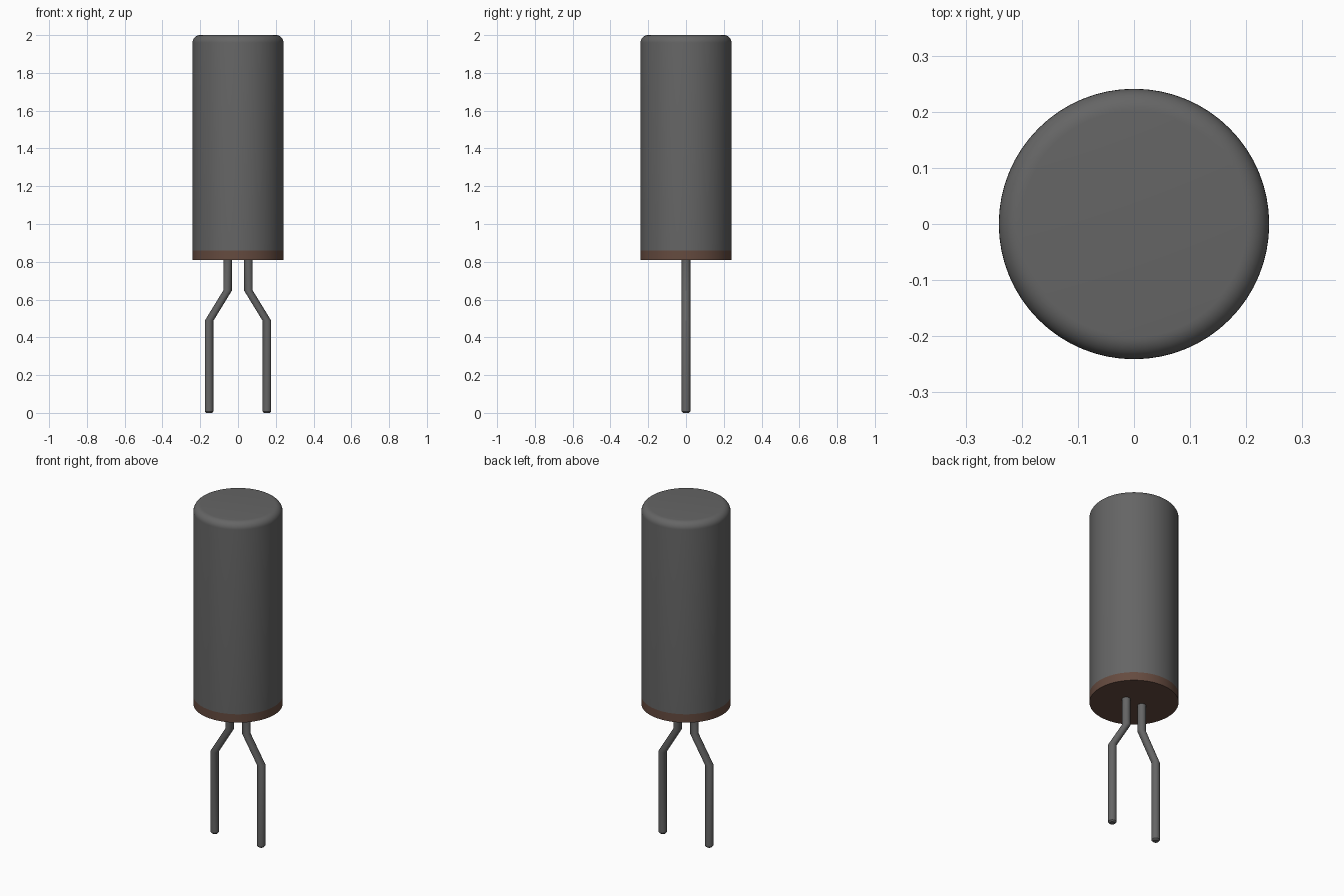
import bpy, bmesh
from math import sin, cos, pi, radians

cube = bpy.data.objects.get("Cube")
if cube:
    bpy.data.objects.remove(cube, do_unlink=True)


def material(name, color):
    m = bpy.data.materials.new(name)
    m.use_nodes = True
    m.diffuse_color = (*color, 1)
    node = next(n for n in m.node_tree.nodes if n.type == 'BSDF_PRINCIPLED')
    node.inputs["Base Color"].default_value = (*color, 1)
    return m


def ring_stack(name, rings, sides, mat):
    """Closed tube through horizontal circles given as (x, z, radius), bottom first."""
    bm = bmesh.new()
    loops = []
    for x, z, r in rings:
        loops.append([bm.verts.new((x + r * cos(2 * pi * i / sides),
                                    r * sin(2 * pi * i / sides), z))
                      for i in range(sides)])
    for low, high in zip(loops, loops[1:]):
        for i in range(sides):
            j = (i + 1) % sides
            bm.faces.new((low[i], low[j], high[j], high[i]))
    bm.faces.new(loops[0][::-1])
    bm.faces.new(loops[-1])
    mesh = bpy.data.meshes.new(name)
    bm.to_mesh(mesh)
    bm.free()
    mesh.materials.append(mat)
    obj = bpy.data.objects.new(name, mesh)
    bpy.context.collection.objects.link(obj)
    bpy.ops.object.select_all(action='DESELECT')
    obj.select_set(True)
    bpy.context.view_layer.objects.active = obj
    bpy.ops.object.shade_smooth_by_angle(angle=radians(30))
    return obj


metal = material("grey metal", (0.13, 0.13, 0.13))
brown = material("brown base", (0.13, 0.07, 0.05))

RADIUS, ROUND, TOP = 0.241, 0.04, 2.0
BASE_LOW, BASE_HIGH = 0.81, 0.86

# Can with a rounded upper rim
rim = [(0, TOP - ROUND + ROUND * sin(a), RADIUS - ROUND + ROUND * cos(a))
       for a in (pi / 2 * i / 8 for i in range(9))]
ring_stack("can", [(0, BASE_HIGH, RADIUS)] + rim, 64, metal)

# Sealing disc under the can
ring_stack("base_disc", [(0, BASE_LOW, RADIUS), (0, BASE_HIGH, RADIUS)], 64, brown)

# Two leads that splay outwards, with chamfered tips
WIRE = 0.023
for side, name in ((1, "left_lead"), (-1, "right_lead")):
    near, far = side * 0.055, side * 0.153
    ring_stack(name, [(far, 0, WIRE * 0.7), (far, 0.008, WIRE), (far, 0.488, WIRE),
                      (near, 0.648, WIRE), (near, BASE_LOW + 0.01, WIRE)], 24, metal)
